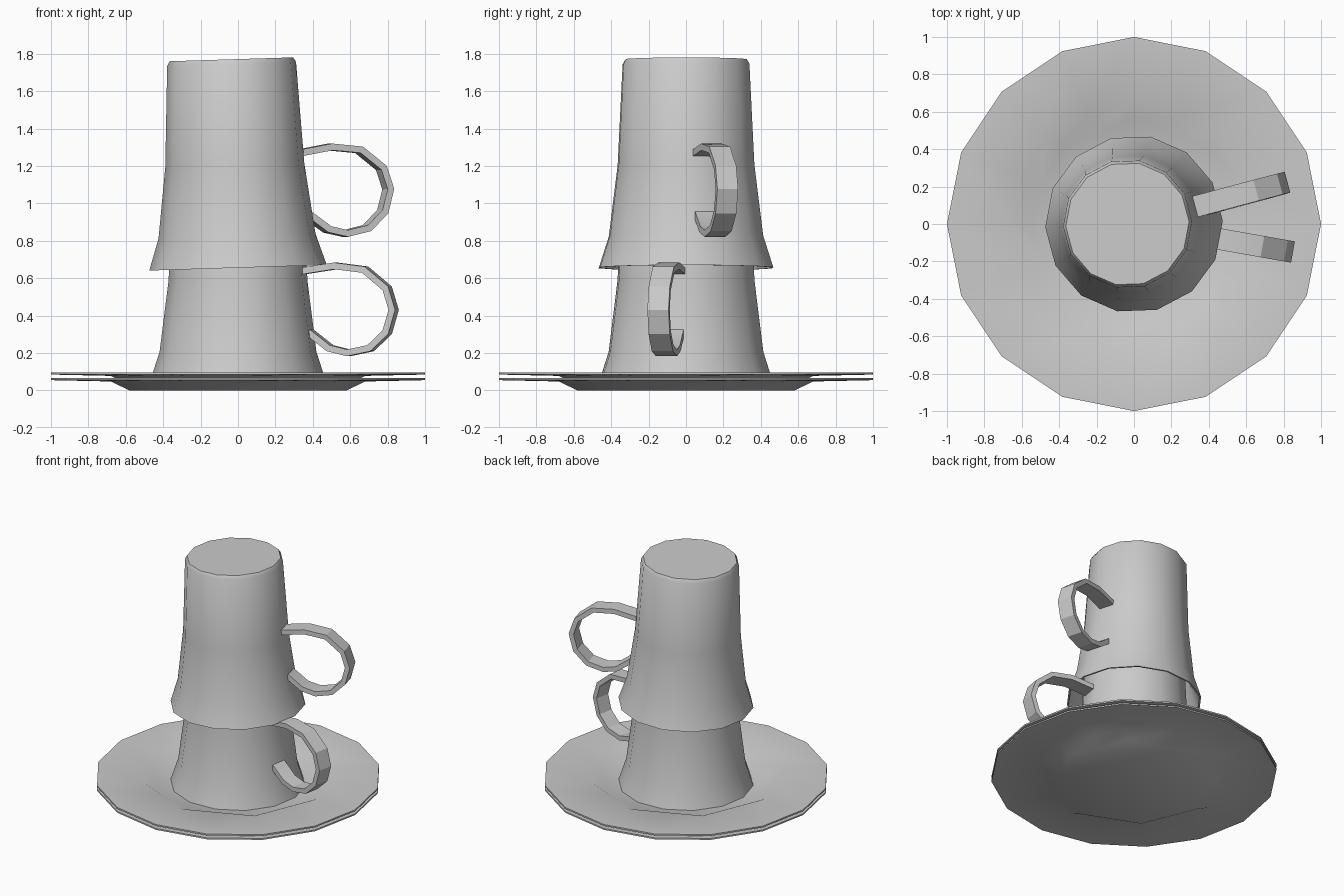
import bpy, bmesh
from math import sin, cos, pi, radians

if "Cube" in bpy.data.objects:
    bpy.data.objects.remove(bpy.data.objects["Cube"])


def finish(name, bm, angle=30):
    bmesh.ops.recalc_face_normals(bm, faces=bm.faces[:])
    me = bpy.data.meshes.new(name)
    bm.to_mesh(me)
    bm.free()
    ob = bpy.data.objects.new(name, me)
    bpy.context.collection.objects.link(ob)
    bpy.ops.object.select_all(action='DESELECT')
    ob.select_set(True)
    bpy.context.view_layer.objects.active = ob
    bpy.ops.object.shade_smooth_by_angle(angle=radians(angle))
    return ob


def lathe(name, profile, sides, phase=0.0, octagon_inside=0.0):
    """Revolve (radius, z) points; rings inside octagon_inside become octagons."""
    bm = bmesh.new()
    rings = []
    for r, z in profile:
        ring = []
        for i in range(sides):
            a = phase + 2 * pi * i / sides
            k = cos(pi / 8) if r < octagon_inside and i % 2 else 1.0
            ring.append(bm.verts.new((r * k * cos(a), r * k * sin(a), z)))
        rings.append(ring)
    for a, b in zip(rings, rings[1:]):
        for i in range(sides):
            j = (i + 1) % sides
            bm.faces.new((a[i], a[j], b[j], b[i]))
    bm.faces.new(rings[0])
    bm.faces.new(rings[-1])
    return finish(name, bm)


def strap(name, path, width, thick, angle):
    """Sweep a flat rectangular section along an (r, z) path, turned about z."""
    bm = bmesh.new()
    sections = []
    n = len(path)
    for i, (r, z) in enumerate(path):
        p, q = path[max(i - 1, 0)], path[min(i + 1, n - 1)]
        dx, dz = q[0] - p[0], q[1] - p[1]
        l = (dx * dx + dz * dz) ** 0.5
        nx, nz = -dz / l * thick / 2, dx / l * thick / 2
        sec = []
        for s, y in ((1, -1), (1, 1), (-1, 1), (-1, -1)):
            x, w = r + s * nx, y * width / 2
            sec.append(bm.verts.new((x * cos(angle) - w * sin(angle),
                                     x * sin(angle) + w * cos(angle), z + s * nz)))
        sections.append(sec)
    for a, b in zip(sections, sections[1:]):
        for i in range(4):
            j = (i + 1) % 4
            bm.faces.new((a[i], a[j], b[j], b[i]))
    bm.faces.new(sections[0])
    bm.faces.new(sections[-1])
    return finish(name, bm, 25)


# two stacked saucers: thin shells with an octagonal well
SAUCER = [(0.58, 0), (0.68, 0.048), (1.0, 0.055),
          (1.0, 0.066), (0.67, 0.059), (0.57, 0.011)]
for name, z in (("lower_saucer", 0.0), ("upper_saucer", 0.03)):
    lathe(name, SAUCER, 16, octagon_inside=0.9).location.z = z

# upside-down cup: outer wall from rim to foot, and the inner wall
OUTER = [(0.475, 0), (0.42, 0.17), (0.372, 0.55), (0.345, 1.09), (0.33, 1.115)]
INNER = [(0.463, 0), (0.406, 0.17), (0.358, 0.55), (0.33, 1.085)]
HANDLE = [(0.335, 0.6), (0.53, 0.63), (0.69, 0.61), (0.81, 0.51), (0.845, 0.395),
          (0.81, 0.275), (0.72, 0.19), (0.60, 0.165), (0.50, 0.19), (0.39, 0.275)]

# two nested cups, the upper one tipped slightly to the left
for name, z, turn, tilt in (("lower_cup", 0.036, -10, 0), ("upper_cup", 0.656, 15, -1.8)):
    a = radians(turn)
    parts = [lathe(name, INNER[::-1] + OUTER, 14, a - pi / 14),
             strap(name + "_handle", HANDLE, 0.115, 0.036, a)]
    for ob in parts:
        ob.location = (0, 0, z)
        ob.rotation_euler.y = radians(tilt)
